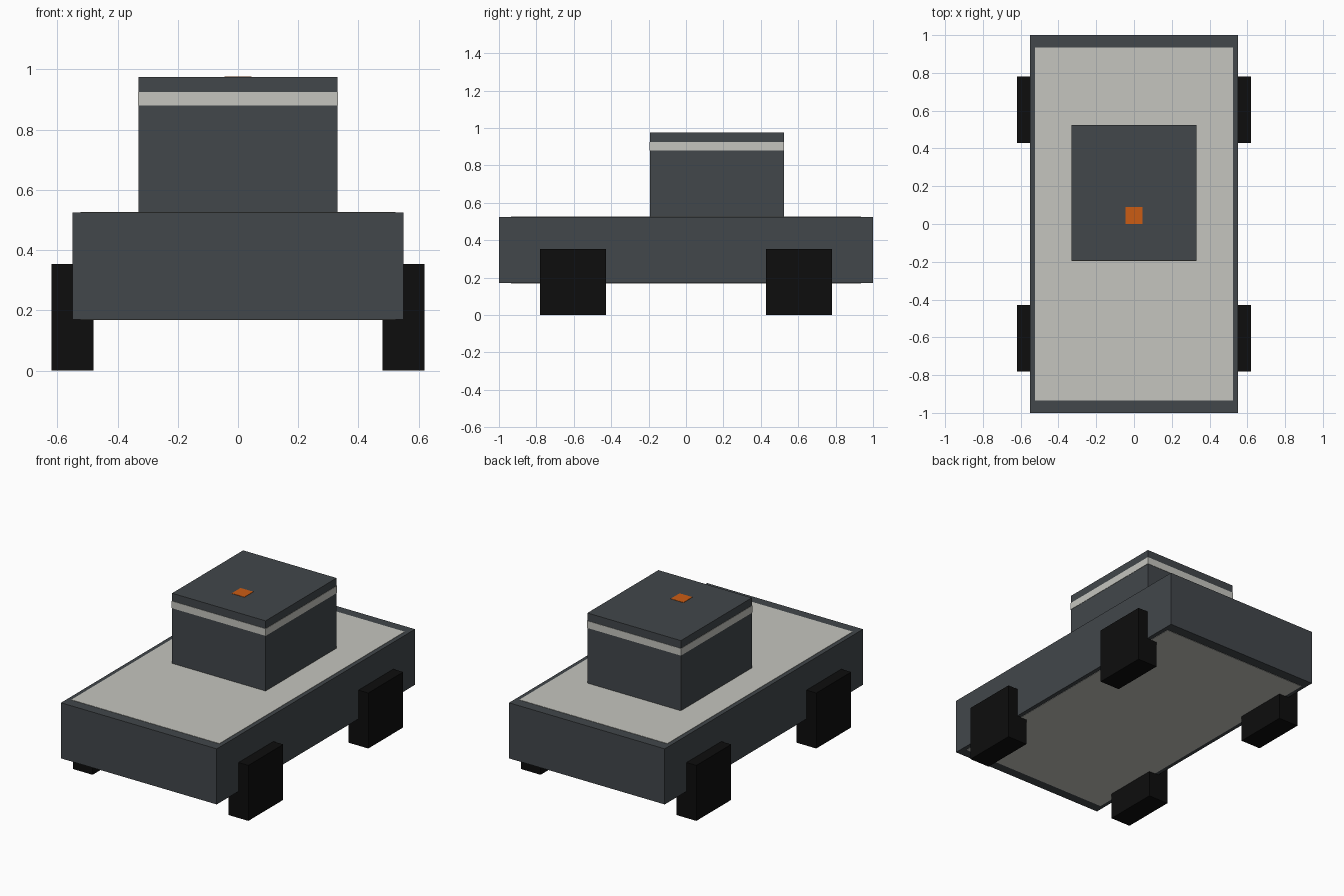
import bpy

if "Cube" in bpy.data.objects:
    bpy.data.objects.remove(bpy.data.objects["Cube"], do_unlink=True)


def material(name, color):
    m = bpy.data.materials.new(name)
    m.use_nodes = True
    m.diffuse_color = (*color, 1)
    m.node_tree.nodes["Principled BSDF"].inputs["Base Color"].default_value = (*color, 1)
    return m


slate = material("slate grey", (0.054, 0.063, 0.07))
pale = material("pale grey", (0.56, 0.56, 0.52))
black = material("tyre black", (0.004, 0.004, 0.004))
orange = material("beacon orange", (0.6, 0.107, 0.007))


def box(name, low, high, mat):
    """Box spanning two opposite corners."""
    bpy.ops.mesh.primitive_cube_add(size=1)
    ob = bpy.context.object
    ob.name = name
    for v in ob.data.vertices:
        v.co = [h if c > 0 else l for c, l, h in zip(v.co, low, high)]
    ob.data.materials.append(mat)
    return ob


EPS = 0.002  # lift of the painted panels
BASE, DECK, ROOF = 0.17, 0.525, 0.975

# Body and its pale panels above and below
box("body", (-0.55, -1, BASE), (0.55, 1, DECK), slate)
box("deck_panel", (-0.523, -0.935, DECK - EPS), (0.523, 0.935, DECK + EPS), pale)
box("underside_panel", (-0.523, -0.935, BASE - EPS), (0.523, 0.935, BASE + EPS), pale)

# Cabin with a pale band around it and a marker on the roof
cabin_x, cabin_front, cabin_back = 0.33, -0.193, 0.523
box("cabin", (-cabin_x, cabin_front, DECK), (cabin_x, cabin_back, ROOF), slate)
box("cabin_band", (-cabin_x - EPS, cabin_front - EPS, 0.88),
    (cabin_x + EPS, cabin_back + EPS, 0.925), pale)
box("roof_marker", (-0.045, 0, ROOF - EPS), (0.045, 0.09, ROOF + EPS), orange)

# Four block wheels
for side, x in (("right", -0.55), ("left", 0.55)):
    for end, y in (("front", -0.605), ("back", 0.605)):
        box(f"{end}_{side}_wheel", (x - 0.07, y - 0.176, 0),
            (x + 0.07, y + 0.176, 0.354), black)
